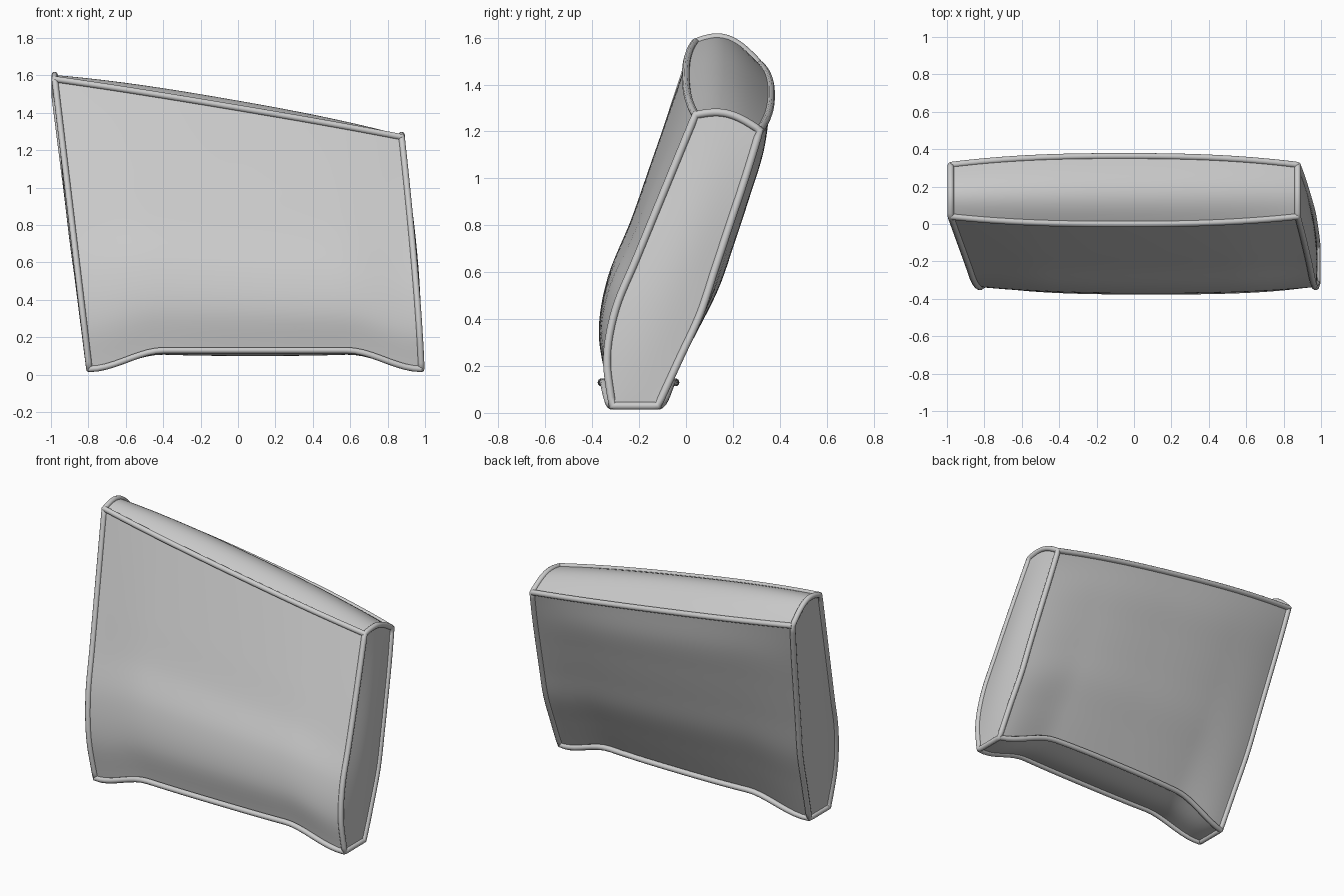
import bpy, bmesh, math
from mathutils import Vector

if "Cube" in bpy.data.objects:
    bpy.data.objects.remove(bpy.data.objects["Cube"])

# One fabric colour
fabric = bpy.data.materials.new("grey_fabric")
fabric.use_nodes = True
grey = (0.6, 0.6, 0.6, 1)
fabric.diffuse_color = grey
fabric.node_tree.nodes["Principled BSDF"].inputs["Base Color"].default_value = grey

# Depth profiles from bottom to top, at the ends and at the middle
FRONT_END = (-.315, -.337, -.30, -.215, -.13, -.045, .04)
FRONT_MID = (-.34, -.372, -.335, -.24, -.16, -.08, .0)
BACK_END = (-.12, -.03, .06, .125, .19, .255, .315)
BACK_MID = (-.065, .04, .14, .21, .275, .335, .362)


def spline(values, t):
    """Smooth curve through evenly spaced values."""
    last = len(values) - 1
    i = min(int(t * last), last - 1)
    f = t * last - i
    b, c = values[i], values[i + 1]
    a = values[i - 1] if i > 0 else 2 * b - c
    d = values[i + 2] if i + 2 <= last else 2 * c - b
    return b + f / 2 * (c - a + f * (2*a - 5*b + 4*c - d + f * (3*(b - c) + d - a)))


def lerp(a, b, t):
    return a + (b - a) * t


def point(u, v, w):
    """Cushion position: u left-right (-1..1), v bottom-top, w front-back."""
    mid = 1 - abs(u) ** 2.5
    puff = math.sin(math.pi * w)
    # sloping top, arched bottom
    arch = min((1 - abs(u)) / 0.45, 1)
    bottom = 0.03 + 0.1 * arch * arch * (3 - 2 * arch)
    top = lerp(1.425 - 0.155 * u, 1.345 - 0.14 * u, w) + 0.01 * mid
    z = lerp(bottom, top, v)
    z += puff * (v ** 4 * (0.05 + 0.025 * mid - 0.012 * u) - (1 - v) ** 8 * 0.03 * mid)
    # rounded front and back
    y = lerp(lerp(spline(FRONT_END, v), spline(FRONT_MID, v), mid),
             lerp(spline(BACK_END, v), spline(BACK_MID, v), mid), w)
    # leaning sides that swell slightly
    right = 0.98 - 0.105 * v ** 1.3
    left = -0.795 - 0.185 * v
    x = lerp(left, right, (u + 1) / 2)
    x += 0.022 * puff * math.sin(math.pi * v) * u ** 5
    return Vector((x, y, z))


def steps(n):
    return [i / n for i in range(n + 1)]


def add_panel(bm, place, n, m):
    rows = [[bm.verts.new(place(a, b)) for b in steps(m)] for a in steps(n)]
    for r, s in zip(rows, rows[1:]):
        for j in range(m):
            bm.faces.new((r[j], r[j + 1], s[j + 1], s[j]))


# Cushion body: six swollen panels sewn together
NU, NV, NW = 40, 36, 14
bm = bmesh.new()
for side in (0, 1):
    add_panel(bm, lambda a, b: point(2 * a - 1, b, side), NU, NV)
    add_panel(bm, lambda a, b: point(2 * a - 1, side, b), NU, NW)
    add_panel(bm, lambda a, b: point(2 * side - 1, a, b), NV, NW)
bmesh.ops.remove_doubles(bm, verts=bm.verts, dist=0.0005)
bmesh.ops.recalc_face_normals(bm, faces=bm.faces)
mesh = bpy.data.meshes.new("cushion_body")
bm.to_mesh(mesh)
bm.free()
body = bpy.data.objects.new("cushion_body", mesh)
bpy.context.collection.objects.link(body)
mesh.materials.append(fabric)
bpy.context.view_layer.objects.active = body
body.select_set(True)
bpy.ops.object.shade_smooth_by_angle(angle=math.radians(40))
body.select_set(False)


def add_piping(name, path, closed):
    curve = bpy.data.curves.new(name, "CURVE")
    curve.dimensions = "3D"
    curve.bevel_depth = 0.017
    curve.bevel_resolution = 3
    curve.use_fill_caps = True
    line = curve.splines.new("POLY")
    line.points.add(len(path) - 1)
    for p, co in zip(line.points, path):
        p.co = (*co, 1)
    line.use_cyclic_u = closed
    line.use_smooth = True
    curve.materials.append(fabric)
    bpy.context.collection.objects.link(bpy.data.objects.new(name, curve))


# Piping rings around both side panels
for u, name in ((-1, "right_side_piping"), (1, "left_side_piping")):
    ring = ([(v, 0) for v in steps(NV)[:-1]] + [(1, w) for w in steps(NW)[:-1]]
            + [(1 - v, 1) for v in steps(NV)[:-1]] + [(0, 1 - w) for w in steps(NW)[:-1]])
    add_piping(name, [point(u, v, w) for v, w in ring], True)

# Long piping; the lower runs hang a little clear of the body
for v, level in ((0, "bottom"), (1, "top")):
    for w, face in ((0, "front"), (1, "back")):
        path = []
        for t in steps(NU):
            u = 2 * t - 1
            slack = 0.02 * (1 - v) * (1 - u ** 4)
            path.append(point(u, v, w) + Vector((0, slack * (2 * w - 1), 0)))
        add_piping(f"{level}_{face}_piping", path, False)
